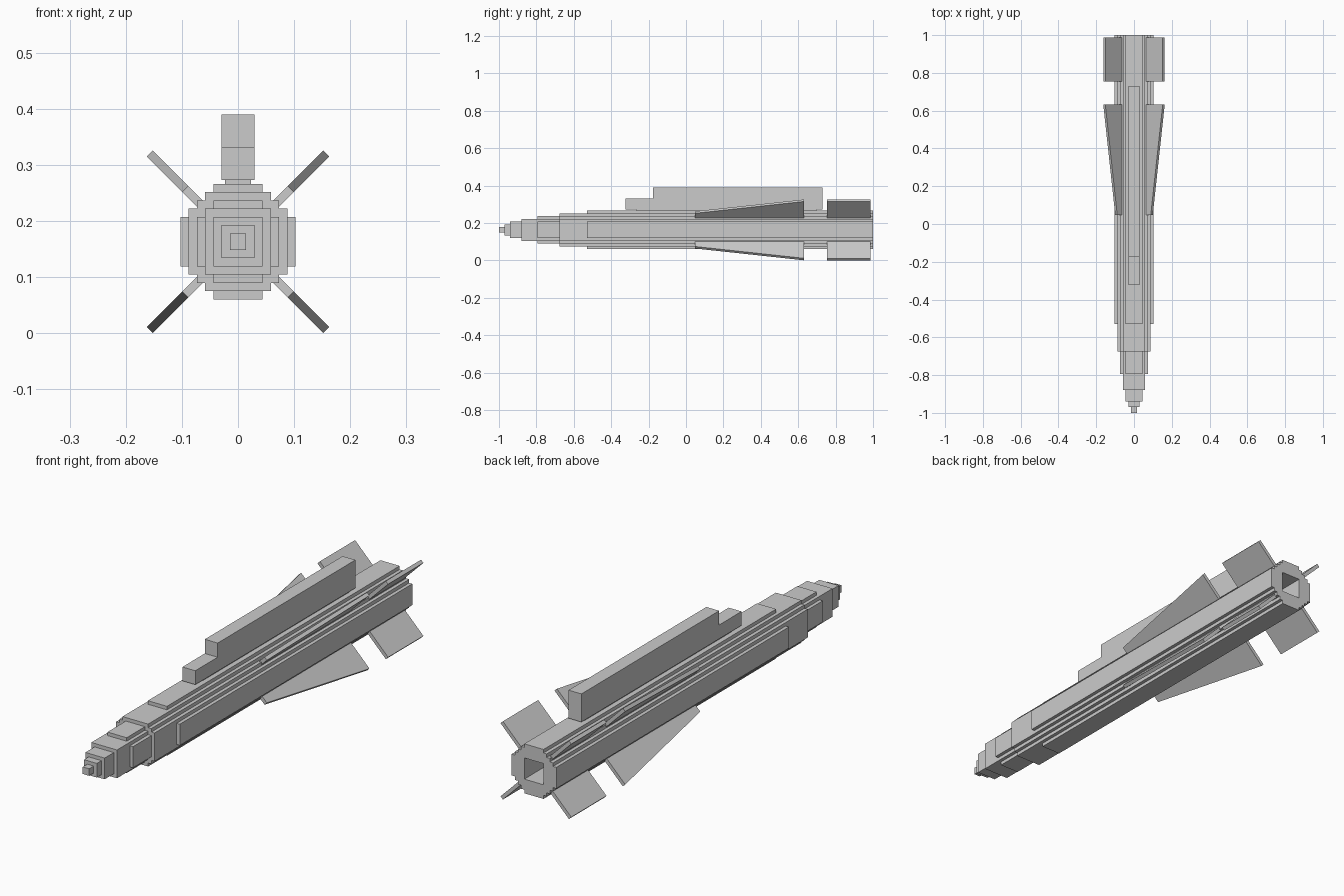
import bpy, bmesh
from math import pi
from mathutils import Matrix

if "Cube" in bpy.data.objects:
    bpy.data.objects.remove(bpy.data.objects["Cube"])

U = 0.0147       # step size of the blocky hull
ZC = 0.163       # height of the hull axis


def finish(name, bm):
    bmesh.ops.recalc_face_normals(bm, faces=bm.faces)
    mesh = bpy.data.meshes.new(name)
    bm.to_mesh(mesh)
    bm.free()
    obj = bpy.data.objects.new(name, mesh)
    bpy.context.collection.objects.link(obj)
    return obj


def prism(name, pts, vec, mat=None):
    """Extrude a closed outline of 3D points along vec."""
    bm = bmesh.new()
    face = bm.faces.new([bm.verts.new(p) for p in pts])
    new = bmesh.ops.extrude_face_region(bm, geom=[face])["geom"]
    bmesh.ops.translate(bm, vec=vec, verts=[v for v in new if isinstance(v, bmesh.types.BMVert)])
    if mat:
        bmesh.ops.transform(bm, matrix=mat, verts=bm.verts)
    return finish(name, bm)


def stepped_section(name, r, m, y0, y1):
    """Hull length with half width r whose corners step down to half width m."""
    quarter = []
    for k in range(r - m + 1):
        quarter.append((r - k, m + k))
        if k < r - m:
            quarter.append((r - k - 1, m + k))
    outline = []
    for _ in range(4):
        outline += quarter
        quarter = [(-z, x) for x, z in quarter]
    pts = [(x * U, y0, ZC + z * U) for x, z in outline]
    return prism(name, pts, (0, y1 - y0, 0))


# Stepped nose and main hull
starts = [-1.0, -0.97, -0.94, -0.88, -0.795, -0.675, -0.53, 1.0]
corners = [1, 2, 3, 4, 3, 4, 3]
for i, m in enumerate(corners):
    name = "main_hull" if i == 6 else f"nose_section_{i + 1}"
    hull = stepped_section(name, i + 1, m, starts[i], starts[i + 1])

# Square exhaust opening
cutter = stepped_section("exhaust_cutter", 3, 3, -0.5, 1.1)
cutter.hide_render = True
cutter.hide_viewport = True
mod = hull.modifiers.new("exhaust", "BOOLEAN")
mod.operation = "DIFFERENCE"
mod.solver = "EXACT"
mod.object = cutter

# Dorsal spine with its stepped front, and the neck that carries it
spine = [(-0.323, 0.273), (0.73, 0.273), (0.73, 0.39), (-0.176, 0.39), (-0.176, 0.331), (-0.323, 0.331)]
prism("dorsal_spine", [(-0.0295, y, z) for y, z in spine], (0.059, 0, 0))
neck = [(-0.265, 0.262), (0.698, 0.262), (0.698, 0.275), (-0.265, 0.275)]
prism("spine_neck", [(-0.023, y, z) for y, z in neck], (0.046, 0, 0))

# Diagonal wings and tail fins: (distance from axis, y)
T = 0.0152
ROOT, TIP = 0.08, 0.2225
wing = [(ROOT, 0.048), (0.133, 0.048), (TIP, 0.632), (ROOT, 0.632)]
fin = [(ROOT, 0.755), (TIP, 0.755), (TIP, 0.987), (ROOT, 0.987)]
for i in range(4):
    mat = Matrix.Translation((0, 0, ZC)) @ Matrix.Rotation(pi / 4 + i * pi / 2, 4, "Y")
    for name, shape in (("wing", wing), ("tail_fin", fin)):
        prism(f"{name}_{i + 1}", [(r, y, -T / 2) for r, y in shape], (0, 0, T), mat)
